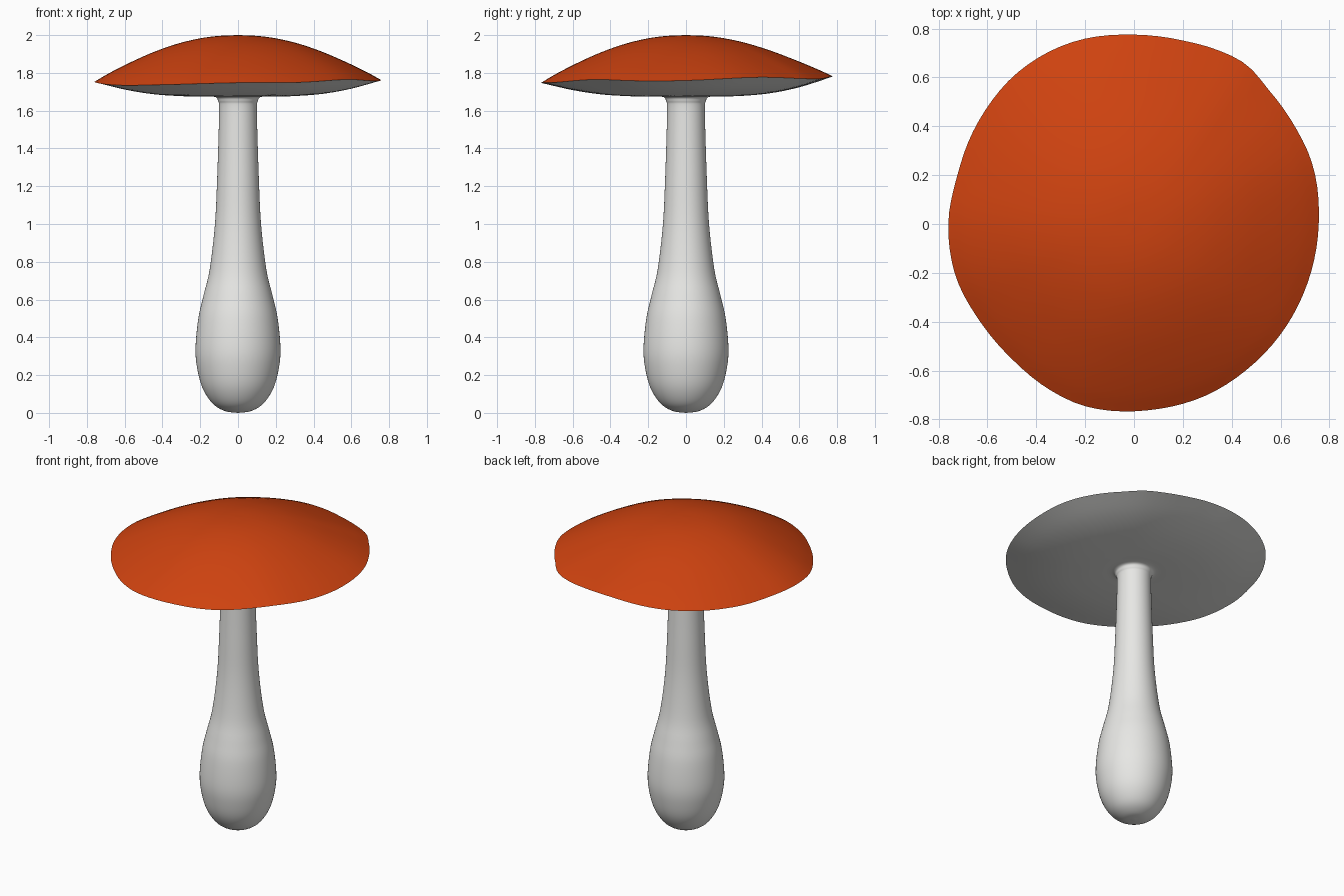
import bpy, bmesh, math
from mathutils import Vector

if "Cube" in bpy.data.objects:
    bpy.data.objects.remove(bpy.data.objects["Cube"])

SEG = 96
RIM = 0.765

def catmull(a, b, c, d, t):
    return 0.5 * (2*b + (c - a)*t + (2*a - 5*b + 4*c - d)*t*t + (3*b - a - 3*c + d)*t**3)

def periodic(table, deg):
    """Smooth value around the circle from (degrees, value) pairs."""
    n = len(table)
    deg %= 360
    i = max(k for k in range(n) if table[k][0] <= deg)
    a0 = table[i][0]
    a1 = table[i + 1][0] if i + 1 < n else 360
    v = [table[(i + k) % n][1] for k in (-1, 0, 1, 2)]
    return catmull(*v, (deg - a0) / (a1 - a0))

def smooth_profile(pts, steps=5):
    p = [Vector(q) for q in pts]
    p = [2*p[0] - p[1]] + p + [2*p[-1] - p[-2]]
    out = []
    for i in range(1, len(p) - 2):
        out += [catmull(p[i-1], p[i], p[i+1], p[i+2], s / steps) for s in range(steps)]
    return out + [p[-2]]

# irregular rim: radius and height around the cap
RADIUS = [(0, .756), (19, .77), (31, .77), (45, .778), (55, .798), (66, .788), (75, .777),
          (90, .775), (106, .785), (118, .786), (130, .78), (141, .768), (152, .758),
          (165, .75), (180, .76), (197, .76), (212, .746), (228, .745), (242, .76),
          (255, .772), (276, .764), (293, .761), (310, .753), (339, .75)]
HEIGHT = [(0, 1.76), (30, 1.777), (60, 1.768), (90, 1.783), (120, 1.762), (150, 1.75),
          (180, 1.753), (212, 1.735), (240, 1.738), (270, 1.748), (295, 1.75),
          (320, 1.765), (340, 1.758)]

def warp(r, z, deg, wavy):
    if wavy:
        t = r / RIM
        r *= 1 + (periodic(RADIUS, deg) / RIM - 1) * min(1, t)
        z += (periodic(HEIGHT, deg) - 1.755) * t**3
    a = math.radians(deg)
    return (r * math.cos(a), r * math.sin(a), z)

def lathe(name, pts, mat, wavy_above):
    """Spin a profile that starts on the axis; rows above a height follow the wavy rim."""
    prof = smooth_profile(pts)
    bm = bmesh.new()
    pole = bm.verts.new((0, 0, prof[0].y))
    rings = [[bm.verts.new(warp(p.x, p.y, 360 * k / SEG, p.y > wavy_above))
              for k in range(SEG)] for p in prof[1:]]
    for k in range(SEG):
        j = (k + 1) % SEG
        bm.faces.new((pole, rings[0][k], rings[0][j]))
        for lo, hi in zip(rings, rings[1:]):
            bm.faces.new((lo[k], hi[k], hi[j], lo[j]))
    if name == "stem_and_underside":
        bmesh.ops.reverse_faces(bm, faces=bm.faces[:])
    for f in bm.faces:
        f.smooth = True
    me = bpy.data.meshes.new(name)
    bm.to_mesh(me)
    bm.free()
    me.materials.append(mat)
    ob = bpy.data.objects.new(name, me)
    bpy.context.collection.objects.link(ob)
    return ob

def material(name, col):
    m = bpy.data.materials.new(name)
    m.diffuse_color = (*col, 1)
    m.use_nodes = True
    m.node_tree.nodes["Principled BSDF"].inputs["Base Color"].default_value = m.diffuse_color
    return m

red = material("orange_red", (0.62, 0.055, 0.005))
white = material("off_white", (0.80, 0.80, 0.78))

# domed cap top
lathe("cap", [(0, 2.0), (.1, 1.996), (.2, 1.983), (.32, 1.955), (.45, 1.91),
              (.58, 1.853), (.69, 1.798), (RIM, 1.755)], red, 0)

# bulbous stem flaring into the cap underside, ending at the same rim
lathe("stem_and_underside",
      [(0, 0), (.07, .01), (.135, .05), (.187, .13), (.215, .23), (.225, .34), (.21, .5),
       (.183, .62), (.15, .76), (.122, 1.0), (.11, 1.25), (.102, 1.5), (.10, 1.62),
       (.105, 1.65), (.122, 1.673), (.2, 1.675), (.3, 1.677), (.45, 1.688), (.6, 1.713),
       (RIM, 1.755)], white, 1.66)
